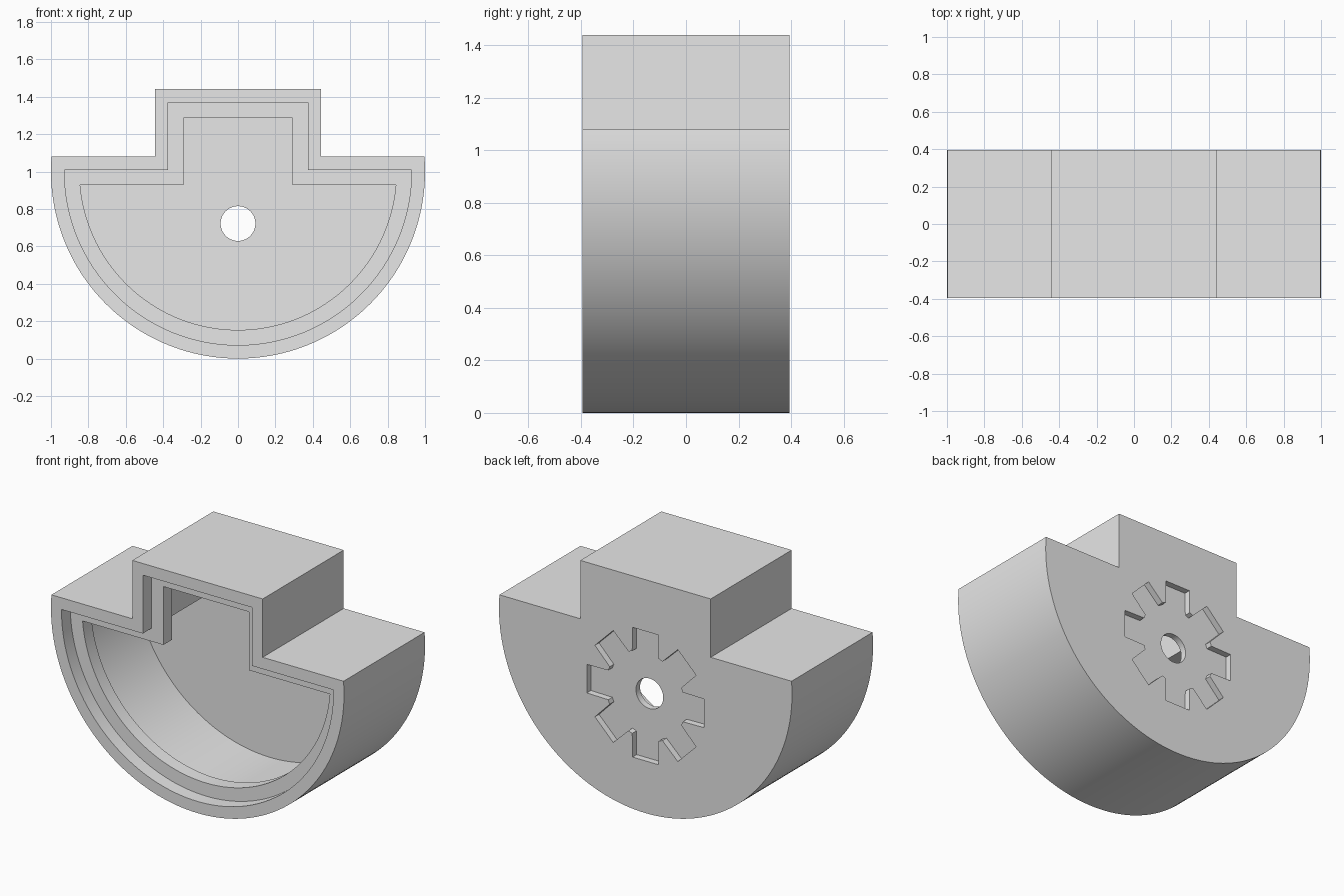
import bpy
import bmesh
import math

cube = bpy.data.objects.get("Cube")
if cube:
    bpy.data.objects.remove(cube, do_unlink=True)

HALF_DEPTH = 0.395
HUB_Z = 0.722

grey = bpy.data.materials.new("light_grey")
grey.use_nodes = True
grey.diffuse_color = (0.8, 0.8, 0.8, 1)
grey.node_tree.nodes["Principled BSDF"].inputs["Base Color"].default_value = (0.8, 0.8, 0.8, 1)


def housing_outline(inset):
    """Half-round bowl with a square neck on top, moved inwards by inset."""
    radius, shoulder = 1 - inset, 1.08 - inset
    neck, top = 0.445 - inset, 1.44 - inset
    start = math.asin((shoulder - 1) / radius)
    sweep = math.pi + 2 * start
    steps = 96
    arc = []
    for i in range(steps + 1):
        a = start - sweep * i / steps
        arc.append((radius * math.cos(a), 1 + radius * math.sin(a)))
    return arc + [(-neck, shoulder), (-neck, top), (neck, top), (neck, shoulder)]


def gear_outline(teeth=8, tip=0.40, half_width=0.088, root=0.27):
    """Square-tipped teeth around a round root."""
    root_angle = math.asin(half_width / root) + 0.01
    tooth = [(root * math.cos(root_angle), -root * math.sin(root_angle)),
             (tip, -half_width), (tip, half_width),
             (root * math.cos(root_angle), root * math.sin(root_angle))]
    points = []
    for i in range(teeth):
        a = 2 * math.pi * i / teeth
        c, s = math.cos(a), math.sin(a)
        points += [(u * c - v * s, HUB_Z + u * s + v * c) for u, v in tooth]
    return points


def circle_outline(radius, steps=48):
    return [(radius * math.cos(2 * math.pi * i / steps),
             HUB_Z + radius * math.sin(2 * math.pi * i / steps)) for i in range(steps)]


def prism(name, outline, y0, y1):
    """Extrude an outline in the xz plane from y0 to y1."""
    bm = bmesh.new()
    face = bm.faces.new([bm.verts.new((x, y0, z)) for x, z in outline])
    grown = bmesh.ops.extrude_face_region(bm, geom=[face])["geom"]
    moved = [g for g in grown if isinstance(g, bmesh.types.BMVert)]
    bmesh.ops.translate(bm, verts=moved, vec=(0, y1 - y0, 0))
    bmesh.ops.recalc_face_normals(bm, faces=bm.faces)
    mesh = bpy.data.meshes.new(name)
    bm.to_mesh(mesh)
    bm.free()
    mesh.materials.append(grey)
    obj = bpy.data.objects.new(name, mesh)
    bpy.context.collection.objects.link(obj)
    return obj


housing = prism("housing", housing_outline(0), -HALF_DEPTH, HALF_DEPTH)

# Front rebate, lip opening, inner cavity, gear recess in the back, shaft hole
front, back = -HALF_DEPTH, HALF_DEPTH
cutters = [
    prism("front_rebate_cutter", housing_outline(0.072), front - 0.1, front + 0.085),
    prism("cavity_cutter", housing_outline(0.072), front + 0.17, back - 0.08),
    prism("lip_opening_cutter", housing_outline(0.153), front + 0.04, front + 0.3),
    prism("gear_recess_cutter", gear_outline(), back - 0.04, back + 0.1),
    prism("shaft_hole_cutter", circle_outline(0.093), back - 0.2, back + 0.2),
]

bpy.ops.object.select_all(action="DESELECT")
bpy.context.view_layer.objects.active = housing
housing.select_set(True)
for cutter in cutters:
    cutter.hide_render = True
    cut = housing.modifiers.new(cutter.name, "BOOLEAN")
    cut.operation = "DIFFERENCE"
    cut.solver = "EXACT"
    cut.object = cutter
    bpy.ops.object.modifier_apply(modifier=cut.name)
for cutter in cutters:
    bpy.data.objects.remove(cutter, do_unlink=True)

bpy.ops.object.shade_smooth_by_angle(angle=math.radians(30))
